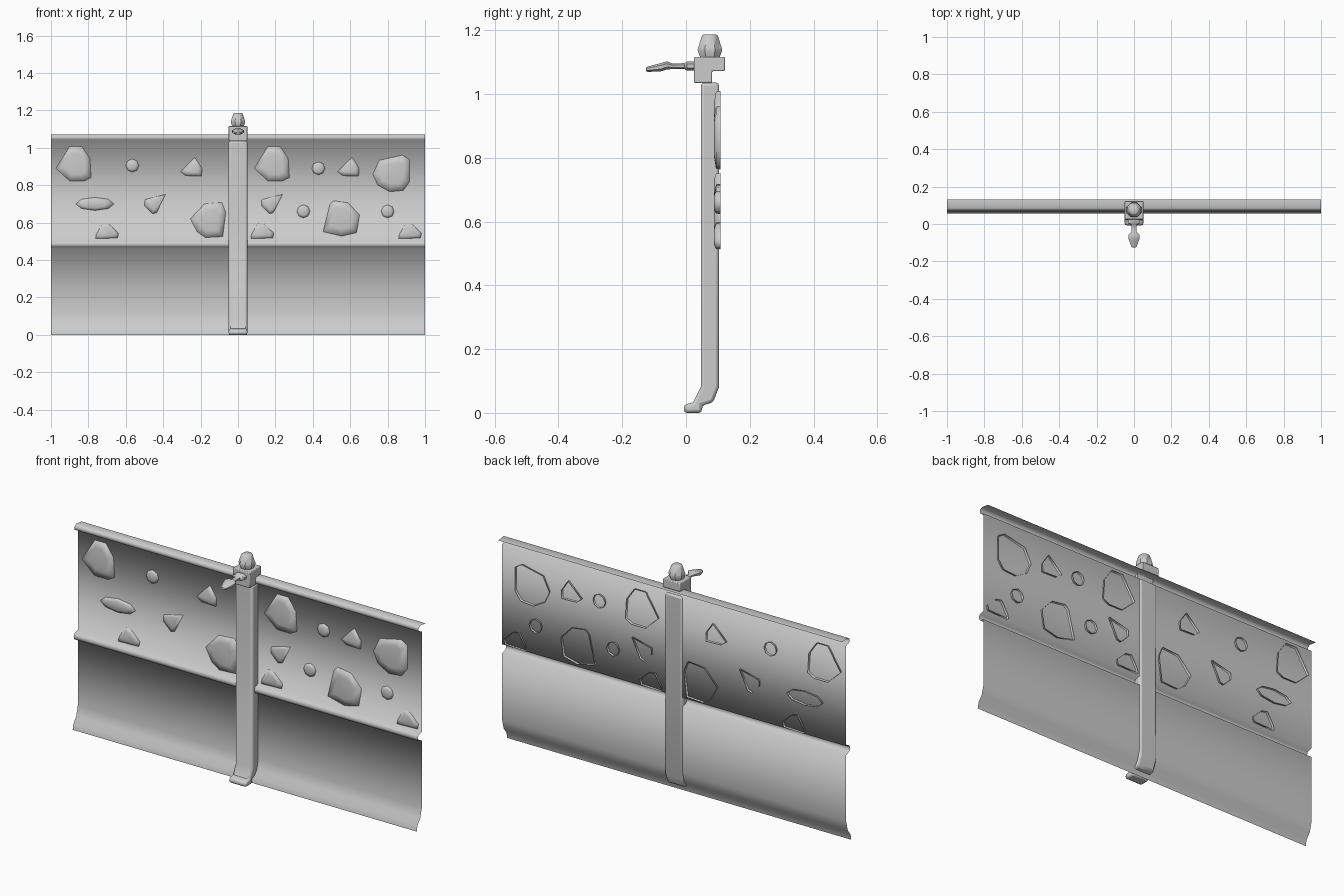
import bpy, bmesh, math
from mathutils import Vector

cube = bpy.data.objects.get("Cube")
if cube:
    bpy.data.objects.remove(cube, do_unlink=True)

grey = bpy.data.materials.new("plain grey")
grey.use_nodes = True
grey.diffuse_color = (0.6, 0.6, 0.6, 1)
grey.node_tree.nodes["Principled BSDF"].inputs["Base Color"].default_value = (0.6, 0.6, 0.6, 1)


def finish(name, bm, smooth=180, fix=True):
    if fix:
        bmesh.ops.recalc_face_normals(bm, faces=bm.faces)
    mesh = bpy.data.meshes.new(name)
    bm.to_mesh(mesh)
    bm.free()
    mesh.materials.append(grey)
    ob = bpy.data.objects.new(name, mesh)
    bpy.context.collection.objects.link(ob)
    bpy.ops.object.select_all(action='DESELECT')
    ob.select_set(True)
    bpy.context.view_layer.objects.active = ob
    bpy.ops.object.shade_smooth_by_angle(angle=math.radians(smooth))
    return ob


def loft(bm, rings, cap_start=False, cap_end=False):
    """Bridge closed rings of points in order."""
    loops = [[bm.verts.new(p) for p in ring] for ring in rings]
    for a, b in zip(loops, loops[1:]):
        n = len(a)
        for i in range(n):
            j = (i + 1) % n
            bm.faces.new((a[i], a[j], b[j], b[i]))
    if cap_start:
        bm.faces.new(loops[0])
    if cap_end:
        bm.faces.new(loops[-1])


def prism(name, profile, half_x, bevel):
    """Side profile (y, z) extruded across x, with softened edges."""
    bm = bmesh.new()
    loft(bm, [[(x, y, z) for y, z in profile] for x in (-half_x, half_x)], True, True)
    ob = finish(name, bm, 40)
    mod = ob.modifiers.new("soft edges", 'BEVEL')
    mod.width = bevel
    mod.segments = 2
    mod.limit_method = 'ANGLE'
    mod.angle_limit = math.radians(50)
    return ob


# Sheet panels: thin pressed profile with a bead at the top and middle
PANEL_Y = 0.098
sheet = [(0.13, 1.066), (0.085, 1.072), (0.072, 1.062), (0.072, 1.045),
         (PANEL_Y, 1.034), (PANEL_Y, 0.508), (0.07, 0.5), (0.064, 0.485),
         (0.07, 0.47), (PANEL_Y, 0.462), (PANEL_Y, 0.11), (0.085, 0.06),
         (0.062, 0.03), (0.056, 0)]
for name, x0, x1 in (("right_panel", -1, 0), ("left_panel", 0, 1)):
    bm = bmesh.new()
    rows = [[bm.verts.new((x, y, z)) for x in (x0, x1)] for y, z in sheet]
    for a, b in zip(rows, rows[1:]):
        bm.faces.new((a[0], b[0], b[1], a[1]))
    finish(name, bm, fix=False)

# Post with a forward foot
prism("post", [(-0.007, 0), (0.05, 0), (0.05, 0.023), (0.085, 0.033), (0.104, 0.082),
               (0.104, 1.036), (0.047, 1.036), (0.047, 0.082), (0.022, 0.033),
               (-0.007, 0.025)], 0.05, 0.01)

# Post cap, notched at the back over the top bead
prism("post_cap", [(0.025, 1.035), (0.082, 1.035), (0.082, 1.072), (0.122, 1.072),
                   (0.122, 1.117), (0.025, 1.117)], 0.05, 0.004)

# Finial on the cap
bm = bmesh.new()
rings = []
for r, z in ((0.033, 1.115), (0.042, 1.138), (0.04, 1.145), (0.027, 1.183), (0.021, 1.187)):
    rings.append([(r * math.cos(a), 0.075 + r * math.sin(a), z)
                  for a in (math.tau * (i + 0.5) / 8 for i in range(8))])
loft(bm, rings, True, True)
finish("finial", bm, 40)

# Lever: y, centre z, half width, half height
sections = [(0.03, 1.088, 0.034, 0.016), (0.003, 1.088, 0.034, 0.016),
            (-0.004, 1.088, 0.015, 0.01), (-0.04, 1.087, 0.014, 0.009),
            (-0.06, 1.09, 0.033, 0.014), (-0.08, 1.084, 0.031, 0.014),
            (-0.12, 1.078, 0.016, 0.009), (-0.126, 1.078, 0.011, 0.006)]
bm = bmesh.new()
rings = []
for y, z, w, h in sections:
    rings.append([(w * math.cos(a), y, z + h * math.sin(a))
                  for a in (math.tau * (i + 0.5) / 8 for i in range(8))])
loft(bm, rings, True, True)
finish("lever", bm, 50)

# Stone outlines in hundredths of a unit, around their centres
round_stone = [(3.6 * math.cos(math.tau * i / 8), 3.6 * math.sin(math.tau * i / 8))
               for i in range(8)]
long_stone = [(x * 2.9, z) for x, z in round_stone]
boulder = [(-2, 9.5), (4.5, 9.5), (9, 3), (9.7, -7.5), (6, -9.5), (-2, -9.5), (-9.5, -2.5)]
wide_boulder = [(6, 9.8), (9.8, 7.5), (9.8, -5), (6.5, -9.5), (-1, -10.2), (-7.5, -6.5),
                (-10.2, -0.5), (-6.5, 7)]
leaning_boulder = [(7.5, 9.5), (9.7, 4), (8, -9.2), (-1.5, -9.7), (-6, -6.5), (-9.7, 0.5),
                   (-2, 8.7)]
low_boulder = [(-4, 9.4), (4, 8.3), (10.2, 1.6), (8.6, -8), (0.5, -10), (-9.7, -7.5),
               (-6, 7.5)]
wedge = [(2, 5.4), (5.9, -0.5), (5.6, -4.8), (-3, -4.5), (-5.9, -2.3)]
drop = [(5.9, 5.2), (1, -4.8), (-1.2, -5.4), (-5.6, -1), (-5.4, 2.4)]
chip = [(-2.4, 4.8), (1.2, 4.2), (6.3, -0.7), (5.7, -3.3), (-6.3, -3.7), (-6, -1.5)]

placing = [
    (boulder, [(-0.88, 0.915), (0.18, 0.915)]),
    (wide_boulder, [(0.82, 0.865)]),
    (leaning_boulder, [(-0.16, 0.615)]),
    (low_boulder, [(0.55, 0.625)]),
    (wedge, [(-0.25, 0.895), (0.59, 0.895)]),
    (drop, [(-0.445, 0.7), (0.18, 0.7)]),
    (chip, [(-0.7, 0.55), (0.13, 0.55), (0.92, 0.55)]),
    (round_stone, [(-0.565, 0.905), (0.43, 0.89), (0.35, 0.66), (0.8, 0.66)]),
    (long_stone, [(-0.765, 0.7)]),
]

# Stones: shallow domes set through the sheet, open at the back
count = 0
for outline, spots in placing:
    for cx, cz in spots:
        bm = bmesh.new()
        rings = [[(cx + x * s / 100, y, cz + z * s / 100) for x, z in outline]
                 for y, s in ((0.109, 1), (0.094, 0.97), (0.088, 0.6))]
        loft(bm, rings, False, True)
        count += 1
        ob = finish("stone_%d" % count, bm, 180)
        # Outside of the dome faces forward
        if sum((p.normal.y * p.area for p in ob.data.polygons)) > 0:
            ob.data.flip_normals()
